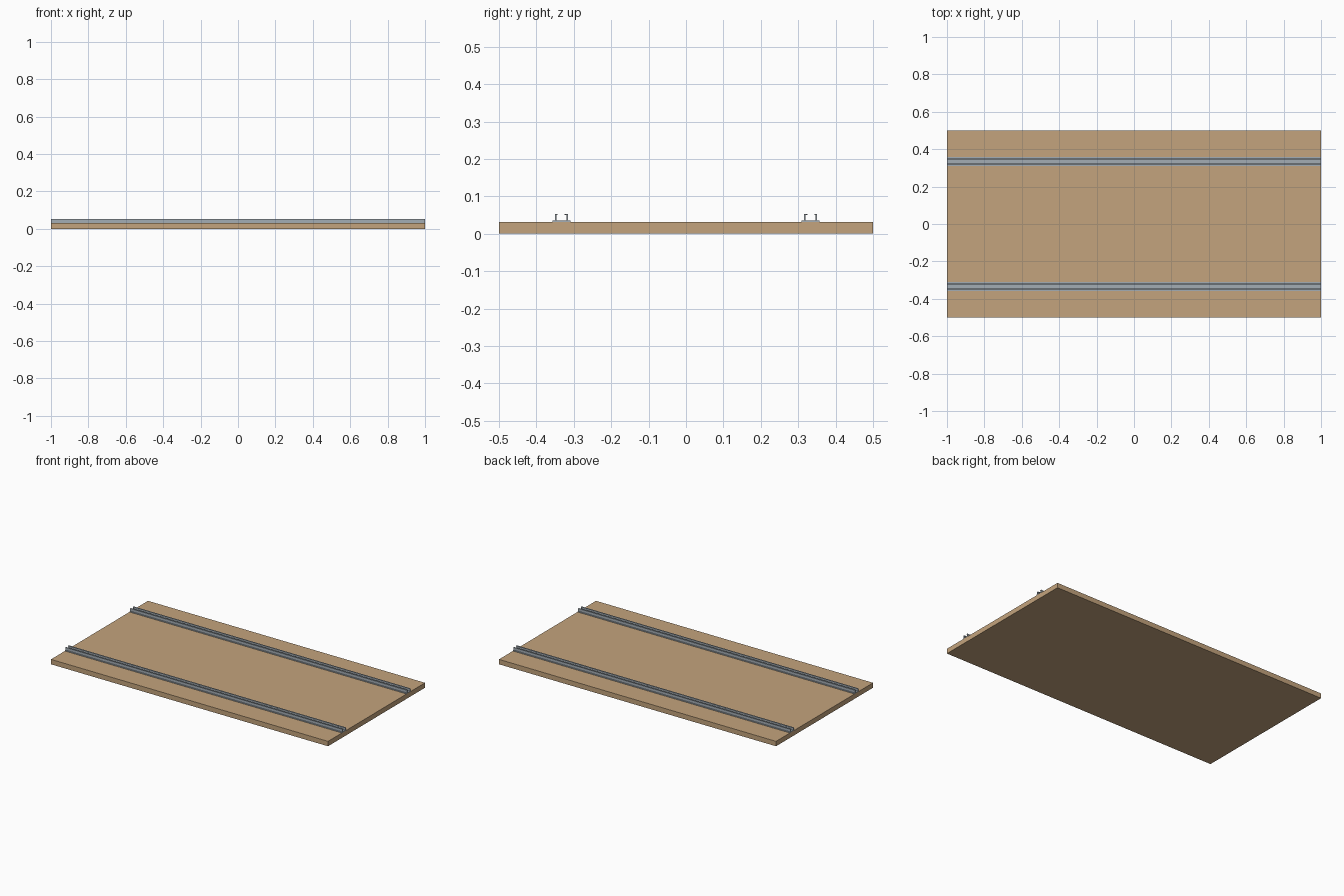
import bpy, bmesh

if "Cube" in bpy.data.objects:
    bpy.data.objects.remove(bpy.data.objects["Cube"])


def material(name, rgb):
    m = bpy.data.materials.new(name)
    m.diffuse_color = (*rgb, 1)
    m.use_nodes = True
    m.node_tree.nodes["Principled BSDF"].inputs["Base Color"].default_value = m.diffuse_color
    return m


wood = material("tan wood", (0.55, 0.37, 0.205))
steel = material("blue grey steel", (0.37, 0.42, 0.46))


def make_object(name, bm, mat):
    bmesh.ops.recalc_face_normals(bm, faces=bm.faces)
    me = bpy.data.meshes.new(name)
    bm.to_mesh(me)
    bm.free()
    me.materials.append(mat)
    ob = bpy.data.objects.new(name, me)
    bpy.context.collection.objects.link(ob)
    return ob


def box(name, x0, x1, y0, y1, z0, z1, mat):
    bm = bmesh.new()
    bmesh.ops.create_cube(bm, size=1)
    for v in bm.verts:
        v.co = ((x0, x1)[v.co.x > 0], (y0, y1)[v.co.y > 0], (z0, z1)[v.co.z > 0])
    return make_object(name, bm, mat)


def extrude_profile(name, points, mat):
    """Sweep a closed y-z outline along the full length."""
    bm = bmesh.new()
    face = bm.faces.new([bm.verts.new((-1, y, z)) for y, z in points])
    out = bmesh.ops.extrude_face_region(bm, geom=[face])
    for v in out["geom"]:
        if isinstance(v, bmesh.types.BMVert):
            v.co.x = 1
    return make_object(name, bm, mat)


# Flat board
BOARD_TOP = 0.032
box("board", -1, 1, -0.5, 0.5, 0, BOARD_TOP, wood)

# Channel outline: wide foot flange, two upright walls, inward top lips
FOOT, LIP, TOP = 0.0355, 0.0495, 0.053
half = [(0.024, BOARD_TOP), (0.024, FOOT), (0.0175, FOOT), (0.0175, TOP),
        (0.0105, TOP), (0.0105, LIP), (0.0135, LIP), (0.0135, FOOT)]
outline = half + [(-y, z) for y, z in reversed(half)]

PITCH = 0.04
for side, label in ((-1, "front"), (1, "back")):
    centre = side * 0.333
    extrude_profile(label + "_rail", [(centre + y, z) for y, z in outline], steel)

    # Row of small teeth along the lip nearest the board's middle
    y_mid = centre - side * 0.0095
    teeth = box(label + "_rail_teeth", -0.99, -0.97, y_mid - 0.0015, y_mid + 0.0015,
                LIP, TOP, steel)
    arr = teeth.modifiers.new("row", "ARRAY")
    arr.count = round(2 / PITCH)
    arr.use_relative_offset = False
    arr.use_constant_offset = True
    arr.constant_offset_displace = (PITCH, 0, 0)
